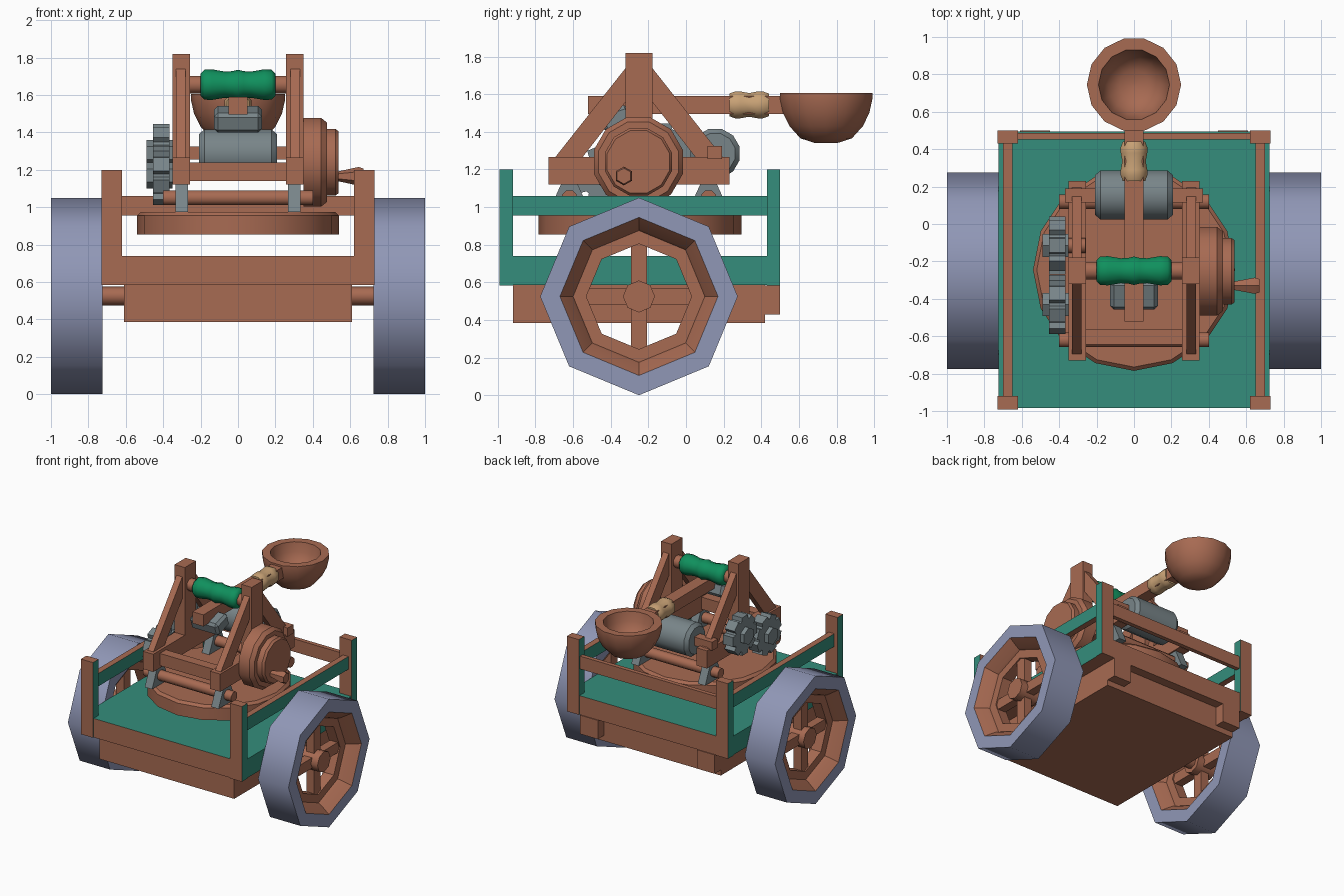
import bpy, bmesh, math
from mathutils import Matrix, Vector

if "Cube" in bpy.data.objects:
    bpy.data.objects.remove(bpy.data.objects["Cube"])


def mat(name, rgb):
    m = bpy.data.materials.new(name)
    m.diffuse_color = (*rgb, 1)
    m.use_nodes = True
    m.node_tree.nodes["Principled BSDF"].inputs["Base Color"].default_value = m.diffuse_color
    return m


WOOD = mat("brown wood", (0.39, 0.145, 0.085))
TEAL = mat("teal paint", (0.035, 0.27, 0.20))
TYRE = mat("blue grey tyre", (0.28, 0.31, 0.47))
STEEL = mat("grey metal", (0.19, 0.235, 0.25))
GREEN = mat("green cloth", (0.005, 0.28, 0.11))
TAN = mat("tan rope", (0.58, 0.36, 0.18))
CY = -0.25  # y of the wheel axle and the throwing frame


def finish(name, bm, material, smooth=None):
    bmesh.ops.recalc_face_normals(bm, faces=bm.faces)
    me = bpy.data.meshes.new(name)
    bm.to_mesh(me)
    bm.free()
    me.materials.append(material)
    ob = bpy.data.objects.new(name, me)
    bpy.context.collection.objects.link(ob)
    if smooth:
        me.polygons.foreach_set("use_smooth", [True] * len(me.polygons))
        me.set_sharp_from_angle(angle=math.radians(smooth))
    return ob


def box(name, x, y, z, material=WOOD, painted=None):
    """Box from ranges; painted is the set of axes whose faces are teal."""
    bm = bmesh.new()
    bmesh.ops.create_cube(bm, size=1)
    for v in bm.verts:
        v.co = Vector([(r[0] + r[1]) / 2 + c * (r[1] - r[0]) for c, r in zip(v.co, (x, y, z))])
    ob = finish(name, bm, material)
    if painted:
        ob.data.materials.append(TEAL)
        for p in ob.data.polygons:
            if ("x" in painted and abs(p.normal.x) > 0.5) or ("z" in painted and p.normal.z > 0.5):
                p.material_index = 1
    return ob


def prism(name, pts, x0, x1, material=WOOD):
    """Outline in y, z pushed along x."""
    bm = bmesh.new()
    a = [bm.verts.new((x0, *p)) for p in pts]
    b = [bm.verts.new((x1, *p)) for p in pts]
    bm.faces.new(a)
    bm.faces.new(b)
    for i in range(len(pts)):
        j = (i + 1) % len(pts)
        bm.faces.new((a[i], a[j], b[j], b[i]))
    return finish(name, bm, material)


def lathe(name, prof, n, axis, loc, material=WOOD, phase=0.0, closed=False, smooth=50):
    """Turn (radius, height) points about an axis through loc."""
    rot = {"x": Matrix.Rotation(math.pi / 2, 4, "Y"),
           "y": Matrix.Rotation(-math.pi / 2, 4, "X"), "z": Matrix()}[axis]
    m = Matrix.Translation(loc) @ rot
    bm = bmesh.new()
    rings = []
    for r, h in prof:
        ang = [phase + 2 * math.pi * i / n for i in range(n)]
        rings.append([bm.verts.new(m @ Vector((r * math.cos(t), r * math.sin(t), h))) for t in ang])
    pairs = list(zip(rings, rings[1:]))
    if closed:
        pairs.append((rings[-1], rings[0]))
    else:
        bm.faces.new(rings[0])
        bm.faces.new(rings[-1])
    for p, q in pairs:
        for i in range(n):
            j = (i + 1) % n
            bm.faces.new((p[i], p[j], q[j], q[i]))
    return finish(name, bm, material, smooth)


# Cart bed, under-box and rear beam ends
box("cart_bed", (-0.725, 0.725), (-0.985, 0.495), (0.585, 0.74), painted="xz")
box("under_box", (-0.61, 0.61), (-0.92, 0.42), (0.385, 0.585))
for s in (-1, 1):
    box("rear_beam_end", sorted((s * 0.45, s * 0.61)), (0.42, 0.50), (0.43, 0.584))

    # Corner posts and side rail
    for y in ((-0.992, -0.92), (0.43, 0.50)):
        box("corner_post", sorted((s * 0.62, s * 0.73)), y, (0.584, 1.2), painted="x")
    box("side_rail", sorted((s * 0.65, s * 0.70)), (-0.92, 0.43), (0.955, 1.06), painted="x")
box("rear_rail", (-0.62, 0.62), (0.452, 0.487), (0.955, 1.06), painted="x")

# Cart wheels with tyre, rim, spokes and hub
for x0 in (-1.0, 0.725):
    c = (x0, CY, 0.525)
    w = 0.275
    lathe("tyre", [(0.525, 0), (0.525, w), (0.42, w), (0.44, w / 2), (0.42, 0)], 8, "x", c, TYRE, closed=True)
    lathe("wheel_rim", [(0.42, w), (0.36, 0.2), (0.35, 0.18), (0.28, 0.18), (0.28, 0.09),
                        (0.35, 0.09), (0.36, 0.07), (0.42, 0)], 8, "x", c, closed=True, smooth=20)
    lathe("wheel_hub", [(0.085, 0.05), (0.085, 0.23)], 8, "x", c)
    box("spoke_upright", (x0 + 0.1, x0 + 0.17), (CY - 0.042, CY + 0.042), (0.225, 0.825))
    box("spoke_level", (x0 + 0.1, x0 + 0.17), (CY - 0.30, CY + 0.30), (0.483, 0.567))
lathe("wheel_axle", [(0.05, -0.85), (0.05, 0.85)], 8, "x", (0, CY, 0.525))

# Turntable
lathe("turntable", [(0.54, 0.855), (0.54, 0.955), (0.52, 0.975)], 16, "z", (0, -0.245, 0), smooth=30)

# Throwing frame: sills, uprights, braces and metal feet
for s in (-1, 1):
    xr = sorted((s * 0.257, s * 0.35))
    xb = sorted((s * 0.28, s * 0.332))
    box("frame_sill", xr, (-0.73, 0.23), (1.12, 1.265))
    box("frame_upright", xr, (CY - 0.072, CY + 0.072), (1.265, 1.82))
    for d in (-1, 1):
        prism("frame_brace", [(CY + d * a, z) for a, z in
                              ((0.07, 1.74), (0.445, 1.265), (0.30, 1.265), (0.07, 1.56))], *xb)
        fy = CY + d * 0.37
        prism("metal_foot", [(fy - 0.11, 0.975), (fy + 0.11, 0.975), (fy + 0.045, 1.12), (fy - 0.045, 1.12)],
              *sorted((s * 0.268, s * 0.335)), STEEL)
for y in (CY - 0.37, CY + 0.37):
    lathe("foot_pole", [(0.042, -0.40), (0.042, 0.40)], 8, "x", (0, y, 1.05), phase=math.pi / 8)
box("front_cross_beam", (-0.26, 0.26), (-0.645, -0.565), (1.14, 1.24))

# Top pivot with padded roller
lathe("pivot_rod", [(0.05, -0.27), (0.05, 0.27)], 8, "x", (0, CY, 1.655), phase=math.pi / 8)
lathe("padded_roller", [(0.06, -0.20), (0.08, -0.18), (0.082, -0.14), (0.07, -0.07), (0.072, -0.03), (0.08, 0),
                        (0.072, 0.03), (0.07, 0.07), (0.082, 0.14), (0.08, 0.18), (0.06, 0.20)],
      10, "x", (0, CY, 1.655), GREEN)

# Throwing arm, rope binding and bowl
box("throwing_arm", (-0.05, 0.05), (-0.52, 0.53), (1.495, 1.59))
lathe("rope_binding", [(0.065, 0.23), (0.077, 0.26), (0.077, 0.29), (0.068, 0.335),
                       (0.077, 0.38), (0.077, 0.41), (0.065, 0.44)],
      8, "y", (0, 0, 1.543), TAN, phase=math.pi / 8)
lathe("bowl", [(0.06, 1.34), (0.14, 1.365), (0.20, 1.43), (0.235, 1.50), (0.252, 1.575), (0.252, 1.605),
               (0.19, 1.605), (0.175, 1.53), (0.14, 1.46), (0.08, 1.42), (0.01, 1.41)],
      14, "z", (0, 0.745, 0))

# Metal clamp under the arm's front end
clamp = box("arm_clamp", (-0.128, 0.128), (-0.08, 0.08), (-0.055, 0.055), STEEL)
clamp.location = (0, -0.37, 1.47)
clamp.rotation_euler = (math.radians(18), 0, 0)
bev = clamp.modifiers.new("bevel", "BEVEL")
bev.width = 0.02
bev.segments = 1

# Winding drum on a square axle
lathe("winding_drum", [(0.11, -0.208), (0.135, -0.18), (0.135, 0.18), (0.11, 0.208)],
      12, "x", (0, 0.155, 1.285), STEEL, phase=math.pi / 12, smooth=32)
box("drum_axle", (-0.37, 0.37), (0.115, 0.19), (1.255, 1.325))

# Pair of gears on the left
for y, z, ph in ((-0.115, 1.29, 0.0), (-0.43, 1.17, math.pi / 8)):
    pts = []
    for k in range(8):
        for off, r in ((-0.24, 0.16), (0.24, 0.16), (0.33, 0.13), (0.455, 0.13)):
            t = ph + k * math.pi / 4 + off
            pts.append((y + r * math.cos(t), z + r * math.sin(t)))
    prism("gear", pts, -0.455, -0.365, STEEL)
    lathe("gear_hub", [(0.07, -0.49), (0.07, -0.35)], 6, "x", (0, y, z), STEEL)
    lathe("gear_axle", [(0.04, -0.40), (0.04, -0.26)], 8, "x", (0, y, z))

# Crank disc with handle on the right
lathe("crank_disc", [(0.245, 0.35), (0.245, 0.445), (0.22, 0.475), (0.185, 0.475), (0.185, 0.52), (0.172, 0.537)],
      12, "x", (0, CY - 0.003, 1.24), phase=math.pi / 12, smooth=32)
lathe("crank_handle", [(0.025, 0.53), (0.05, 0.645), (0.042, 0.67)], 6, "x", (0, -0.33, 1.165))
